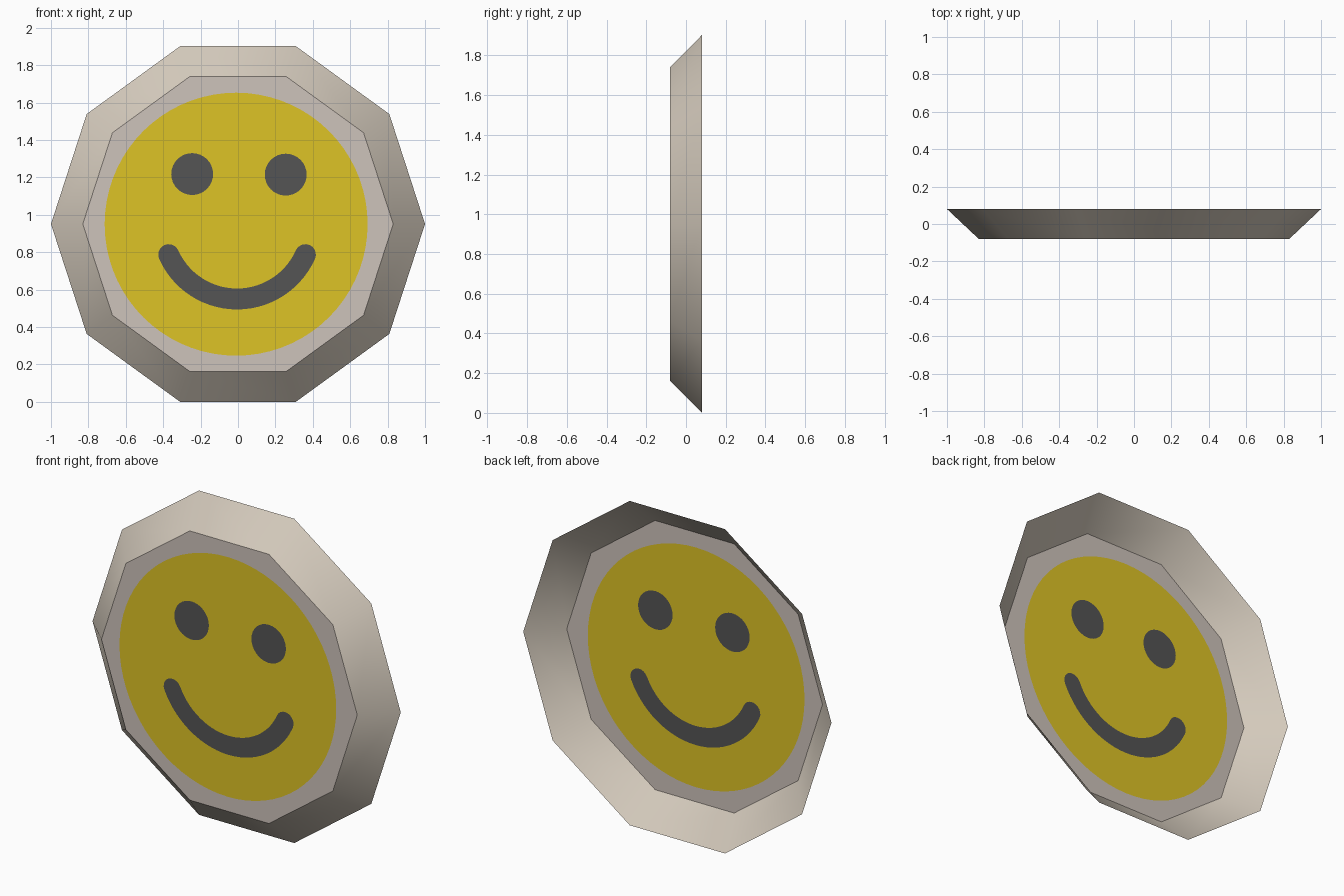
import bpy, math
from mathutils import Vector
from mathutils.geometry import delaunay_2d_cdt

if "Cube" in bpy.data.objects:
    bpy.data.objects.remove(bpy.data.objects["Cube"])

CZ = math.sin(math.radians(72))      # centre height of the decagon
FRONT, BACK = -0.08, 0.08
R_FRONT, R_BACK = 0.83, 1.0


def material(name, rgb):
    m = bpy.data.materials.new(name)
    m.diffuse_color = (*rgb, 1)
    m.use_nodes = True
    m.node_tree.nodes["Principled BSDF"].inputs["Base Color"].default_value = m.diffuse_color
    return m


def add_mesh(name, verts, faces, mats, smooth=False):
    me = bpy.data.meshes.new(name)
    me.from_pydata(verts, [], faces)
    for m in mats:
        me.materials.append(m)
    for p in me.polygons:
        p.use_smooth = smooth
    ob = bpy.data.objects.new(name, me)
    bpy.context.collection.objects.link(ob)
    return ob


def arc(cx, cz, r, a0, a1, n):
    """n points from angle a0 towards a1 (degrees), end excluded."""
    angles = [math.radians(a0 + (a1 - a0) * i / n) for i in range(n)]
    return [Vector((cx + r * math.cos(a), cz + r * math.sin(a))) for a in angles]


side_mat = material("warm stone side", (0.658, 0.591, 0.503))
rim_mat = material("pale stone front", (0.617, 0.546, 0.497))
yellow = material("mustard yellow", (0.73, 0.546, 0.019))
dark = material("charcoal", (0.089, 0.089, 0.089))

# Sloped side wall, open at the back
ring = lambda r, y: [(p.x, y, p.y) for p in arc(0, CZ, r, 0, 360, 10)]
walls = [(i, i + 10, (i + 1) % 10 + 10, (i + 1) % 10) for i in range(10)]
add_mesh("side_wall", ring(R_FRONT, FRONT) + ring(R_BACK, BACK), walls, [side_mat], True)

# Smile: a thick arc with round ends
mx, mz, mr, half, tilt = -0.005, 0.95, 0.40, 0.056, 24
s, e = 180 + tilt, 360 - tilt
end = lambda a: (mx + mr * math.cos(math.radians(a)), mz + mr * math.sin(math.radians(a)))
mouth = (arc(mx, mz, mr + half, s, e, 28) + arc(*end(e), half, e, e + 180, 10)
         + arc(mx, mz, mr - half, e, s, 28) + arc(*end(s), half, s + 180, s + 360, 10))

# Front plate cut into border, disc, eyes and mouth
outlines = [
    (arc(0, CZ, R_FRONT, 0, 360, 10), 0),
    (arc(-0.01, 0.95, 0.703, 0, 360, 72), 1),
    (arc(-0.245, 1.218, 0.112, 0, 360, 32), 2),
    (arc(0.255, 1.215, 0.112, 0, 360, 32), 2),
    (mouth, 2),
]
points, loops = [], []
for pts, _ in outlines:
    loops.append(list(range(len(points), len(points) + len(pts))))
    points += pts
verts, _, faces, _, _, owners = delaunay_2d_cdt(points, [], loops, 1, 1e-6)
plate = add_mesh("face_plate", [(v.x, FRONT, v.y) for v in verts], faces,
                 [rim_mat, yellow, dark])
for poly, own in zip(plate.data.polygons, owners):
    poly.material_index = outlines[max(own)][1] if own else 0
